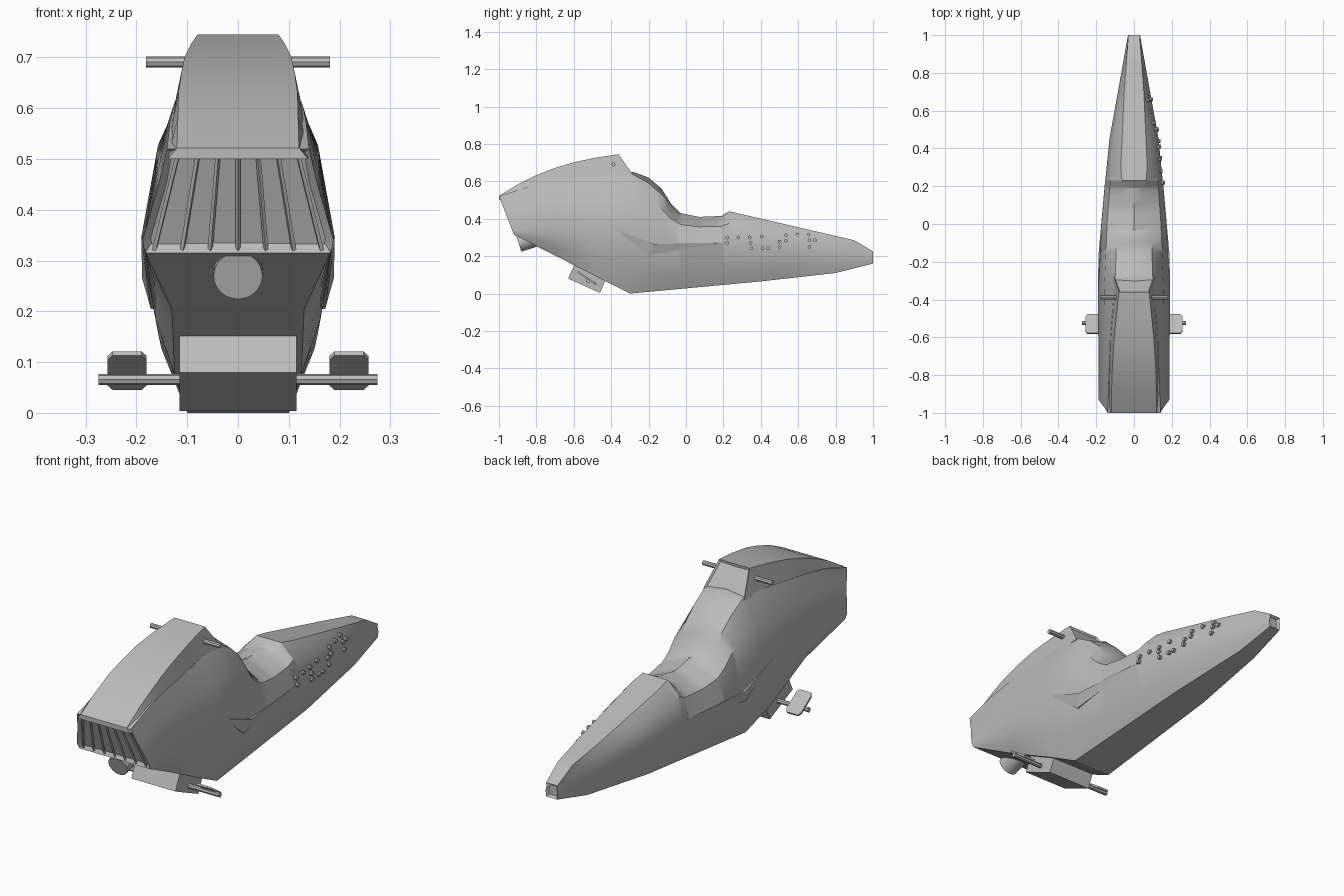
import bpy, bmesh, math
from mathutils import Vector
from mathutils.bvhtree import BVHTree

cube = bpy.data.objects.get("Cube")
if cube:
    bpy.data.objects.remove(cube, do_unlink=True)

grey = bpy.data.materials.new("plain_grey")
grey.use_nodes = True
grey.diffuse_color = (0.5, 0.5, 0.5, 1)
grey.node_tree.nodes["Principled BSDF"].inputs["Base Color"].default_value = grey.diffuse_color


def finish(name, bm, smooth=True):
    bmesh.ops.recalc_face_normals(bm, faces=bm.faces[:])
    mesh = bpy.data.meshes.new(name)
    bm.to_mesh(mesh)
    bm.free()
    mesh.materials.append(grey)
    obj = bpy.data.objects.new(name, mesh)
    bpy.context.collection.objects.link(obj)
    if smooth:
        bpy.ops.object.select_all(action='DESELECT')
        obj.select_set(True)
        bpy.context.view_layer.objects.active = obj
        bpy.ops.object.shade_smooth_by_angle(angle=math.radians(28))
    return obj


def along(points, y):
    """Linear value of a profile at a position along the body."""
    if y <= points[0][0]:
        return points[0][1]
    for (a, u), (b, v) in zip(points, points[1:]):
        if y <= b:
            return u + (v - u) * (y - a) / (b - a)
    return points[-1][1]


def loft(bm, halves):
    """Skin mirrored half sections; returns the first and last caps."""
    rings = []
    for half in halves:
        mirrored = [(-x, y, z) for x, y, z in half[-2:0:-1]]
        rings.append([bm.verts.new(p) for p in half + mirrored])
    for a, b in zip(rings, rings[1:]):
        for i in range(len(a)):
            j = (i + 1) % len(a)
            bm.faces.new((a[i], a[j], b[j], b[i]))
    caps = bm.faces.new(rings[0]), bm.faces.new(rings[-1])
    bmesh.ops.recalc_face_normals(bm, faces=bm.faces[:])
    return caps


def bar(name, start, end, radius, sides=8):
    p, q = Vector(start), Vector(end)
    bm = bmesh.new()
    bmesh.ops.create_cone(bm, cap_ends=True, segments=sides, radius1=radius,
                          radius2=radius, depth=(q - p).length)
    turn = (q - p).to_track_quat('Z', 'Y')
    for v in bm.verts:
        v.co = turn @ v.co + (p + q) / 2
    return finish(name, bm, sides > 8)


def prism(name, outline, x1, x2):
    """Side outline of (y, z) points extruded across x."""
    bm = bmesh.new()
    face = bm.faces.new([bm.verts.new((x1, y, z)) for y, z in outline])
    out = bmesh.ops.extrude_face_region(bm, geom=[face])["geom"]
    for v in out:
        if isinstance(v, bmesh.types.BMVert):
            v.co.x = x2
    return finish(name, bm, False)


# Hull profiles along the length
top = [(-1, .52), (-.85, .57), (-.7, .6), (-.5, .625), (-.28, .65), (-.2, .62),
       (-.13, .56), (-.08, .48), (-.03, .43), (.07, .41), (.19, .415),
       (.23, .44), (.9, .285), (1, .225)]
top_half = [(-1, .14), (-.6, .125), (-.3, .1), (0, .09), (.19, .06), (.3, .07), (.7, .052), (1, .03)]
drop = [(-.35, 0), (-.2, .03), (.1, .03), (.23, 0)]
waist = [(-1, .188), (-.35, .19), (0, .172), (.2, .155), (.45, .13), (.7, .085), (1, .032)]
waist_z = [(-1, .34), (-.4, .35), (-.17, .27), (.22, .27), (.6, .24), (1, .19)]
keel = [(-1, .182), (-.7, .13), (-.45, .125), (-.3, .1), (.4, .08), (1, .028)]
keel_z = [(-.92, .315), (-.3, 0), (.4, .065), (.8, .11), (1, .16)]


def hull_section(y):
    lean = max(0, 1 - (y + 1) / .3)
    zt, zm, zb = along(top, y), along(waist_z, y), along(keel_z, y + .08 * lean)
    xm, xb = along(waist, y), along(keel, y)
    points = [(0, zt), (along(top_half, y), zt - along(drop, y)),
              (xm * .83, zm + .62 * (zt - zm)), (xm, zm),
              (xm * .58 + xb * .42, zb + .4 * (zm - zb)), (xb, zb), (0, zb)]
    return [(x, y + lean * .08 * (zt - z) / (zt - zb), z) for x, z in points]


stations = sorted({round(-1 + i * .05, 2) for i in range(41)} | {y for y, z in top})
bm = bmesh.new()
front, back = loft(bm, [hull_section(y) for y in stations])
bmesh.ops.inset_individual(bm, faces=[front], thickness=.016, depth=-.014)
bmesh.ops.inset_individual(bm, faces=[back], thickness=.01, depth=-.012)
hull = finish("hull", bm)
surface = BVHTree.FromPolygons([v.co for v in hull.data.vertices],
                               [list(p.vertices) for p in hull.data.polygons])


def side_x(y, z):
    hit = surface.ray_cast(Vector((1, y, z)), Vector((-1, 0, 0)))[0]
    return hit.x if hit else 0


# Grille ribs spreading towards the bottom
def grille_point(x, z):
    return (x, -.992 + .39 * (.52 - z), z)


for i in range(-3, 4):
    bar("grille_rib", grille_point(i * .04, .503), grille_point(i * .055, .32), .005, 4)

# Cowl with a raked rear panel
cowl_top = [(-1, .522), (-.9, .583), (-.8, .633), (-.7, .672), (-.6, .702), (-.48, .727), (-.36, .745)]
cowl_half = [(-1, .12), (-.8, .117), (-.6, .105), (-.36, .08)]
cowl_base = [(-1, .138), (-.6, .128), (-.36, .107)]
sections = []
for y, z in cowl_top:
    rear = .08 if y == cowl_top[-1][0] else 0
    low = along(top, y + rear) - .02
    x, b = along(cowl_half, y), along(cowl_base, y)
    sections.append([(0, y, z), (x, y, z), (b, y + rear, low), (0, y + rear, low)])
bm = bmesh.new()
front, back = loft(bm, sections)
bmesh.ops.inset_individual(bm, faces=[back], thickness=.01, depth=-.008)
finish("cowl", bm)

# Nose pipe and underslung block
bar("nose_pipe", (0, -.895, .27), (0, -.66, .345), .048, 32)
prism("lower_block", [(-.63, .08), (-.46, .004), (-.395, .15), (-.565, .226)], -.115, .115)
bar("foot_axle", (-.275, -.525, .066), (.275, -.525, .066), .011)

# Handlebars, footrests and side strakes on both sides
for side in (-1, 1):
    bar("handlebar", (side * .07, -.388, .691), (side * .181, -.388, .691), .011)

    bm = bmesh.new()
    bmesh.ops.create_cube(bm, size=1)
    upright = [e for e in bm.edges if abs((e.verts[0].co - e.verts[1].co).z) > .5]
    bmesh.ops.bevel(bm, geom=upright, offset=.13, segments=1, affect='EDGES')
    for v in bm.verts:
        v.co = Vector((side * .2185 + v.co.x * .077,
                       -.53 + v.co.y * .1 + v.co.z * .005,
                       .083 - v.co.y * .068 + v.co.z * .008))
    finish("footrest", bm, False)

    bm = bmesh.new()
    corners = [(-.38, .345, .001), (-.17, .265, .01), (.22, .27, .001), (-.2, .205, .006)]
    outer = [bm.verts.new((side * (side_x(y, z) + d), y, z)) for y, z, d in corners]
    inner = [bm.verts.new((v.co.x - side * .02, v.co.y, v.co.z)) for v in outer]
    for ring in (outer, inner):
        bm.faces.new((ring[0], ring[1], ring[3]))
        bm.faces.new((ring[1], ring[2], ring[3]))
    for i in range(4):
        j = (i + 1) % 4
        bm.faces.new((outer[i], outer[j], inner[j], inner[i]))
    finish("side_strake", bm, False)

# Studs on the left tail flank
studs = [(.22, .3), (.22, .27), (.28, .3), (.34, .3), (.405, .305), (.345, .272),
         (.35, .242), (.41, .242), (.44, .242), (.5, .25), (.5, .278), (.535, .283),
         (.535, .312), (.595, .315), (.655, .315), (.66, .285), (.66, .25), (.69, .285)]
for y, z in studs:
    x = side_x(y, z)
    bar("stud", (x - .01, y, z), (x + .012, y, z), .01)
